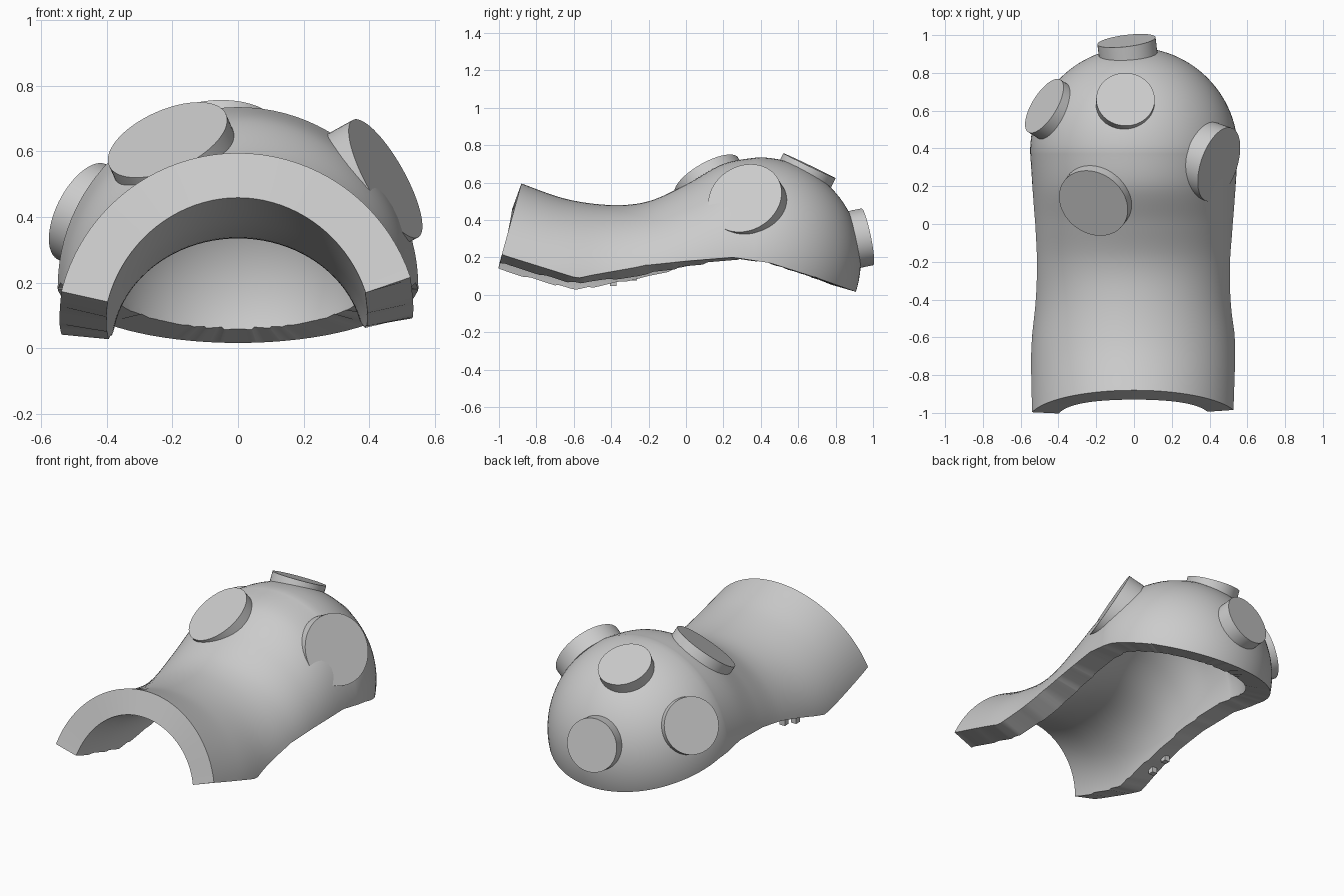
import bpy, bmesh
from math import sin, cos, pi
from mathutils import Vector

cube = bpy.data.objects.get("Cube")
if cube:
    bpy.data.objects.remove(cube)

grey = bpy.data.materials.new("plain grey")
grey.use_nodes = True
GREY = (0.6, 0.6, 0.6, 1)
grey.diffuse_color = GREY
grey.node_tree.nodes["Principled BSDF"].inputs["Base Color"].default_value = GREY


def finish(bm, name):
    mesh = bpy.data.meshes.new(name)
    bm.to_mesh(mesh)
    bm.free()
    obj = bpy.data.objects.new(name, mesh)
    bpy.context.collection.objects.link(obj)
    mesh.materials.append(grey)
    return obj


def smooth(obj):
    bpy.ops.object.select_all(action='DESELECT')
    obj.select_set(True)
    bpy.context.view_layer.objects.active = obj
    bpy.ops.object.shade_smooth_by_angle(angle=pi / 6)


def catmull(p, t):
    i = min(int(t), len(p) - 2)
    f = t - i
    a, b, c, d = (p[max(0, min(len(p) - 1, k))] for k in range(i - 1, i + 3))
    return [0.5 * (2 * q + (r - o) * f + (2 * o - 5 * q + 4 * r - s) * f ** 2
                   + (3 * q - o - 3 * r + s) * f ** 3) for o, q, r, s in zip(a, b, c, d)]


# Neck and dome sections: top y, top z, centre y, centre z, half width
SECTIONS = [
    (-0.88, 0.595, -1.033, 0.04, 0.555),
    (-0.64, 0.512, -0.72, 0.01, 0.55),
    (-0.40, 0.480, -0.45, 0.0, 0.53),
    (-0.20, 0.500, -0.22, 0.04, 0.525),
    (0.00, 0.590, 0.00, 0.10, 0.53),
    (0.20, 0.700, 0.20, 0.15, 0.54),
    (0.385, 0.735, 0.385, 0.185, 0.55),
]
DOME_Y, DOME_Z, DOME_R = 0.385, 0.185, 0.55
# Lower edge of the shell: y, z
EDGE = [(-1.2, 0.27), (-0.95, 0.18), (-0.58, 0.064), (-0.4, 0.105), (-0.2, 0.15),
        (0, 0.18), (0.25, 0.2), (0.45, 0.17), (0.7, 0.09), (0.93, 0.008)]


def edge_height(x, y):
    tilt = 0.045 * x * max(0, min(1, -y / 0.5))
    for (y0, z0), (y1, z1) in zip(EDGE, EDGE[1:]):
        if y <= y1:
            return z0 + (z1 - z0) * (y - y0) / (y1 - y0) + tilt
    return EDGE[-1][1] + tilt


def make_shell():
    steps, sides = 8, 96
    rings = [catmull(SECTIONS, k / steps) for k in range(steps * (len(SECTIONS) - 1) + 1)]
    for k in range(1, 25):
        t = k / 24 * pi / 2
        y, r = DOME_Y + DOME_R * sin(t), DOME_R * cos(t)
        rings.append((y, DOME_Z + r, y, DOME_Z, r))
    bm = bmesh.new()
    grid = []
    for ty, tz, cy, cz, w in rings:
        angles = [2 * pi * j / sides for j in range(sides)]
        grid.append([bm.verts.new((w * sin(a), cy + (ty - cy) * cos(a),
                                   cz + (tz - cz) * cos(a))) for a in angles])
    for low, high in zip(grid, grid[1:]):
        for j in range(sides):
            n = (j + 1) % sides
            bm.faces.new((low[j], low[n], high[n], high[j]))
    bmesh.ops.remove_doubles(bm, verts=bm.verts, dist=0.0005)
    # Flatten the lower edge, cut there, then restore its curve
    for v in bm.verts:
        v.co.z -= edge_height(v.co.x, v.co.y)
    bmesh.ops.bisect_plane(bm, geom=bm.verts[:] + bm.edges[:] + bm.faces[:],
                           plane_co=(0, 0, 0), plane_no=(0, 0, 1), clear_inner=True)
    for v in bm.verts:
        v.co.z += edge_height(v.co.x, v.co.y)
    bmesh.ops.remove_doubles(bm, verts=bm.verts, dist=0.003)
    shell = finish(bm, "shell")
    wall = shell.modifiers.new("wall", 'SOLIDIFY')
    wall.thickness = 0.145
    wall.offset = -1
    # Bake the wall so that its rims stay sharp
    baked = bpy.data.meshes.new_from_object(
        shell.evaluated_get(bpy.context.evaluated_depsgraph_get()))
    shell.modifiers.clear()
    shell.data = baked
    smooth(shell)


def make_disc(name, centre, normal, radius, depth=0.1):
    n = Vector(normal).normalized()
    bm = bmesh.new()
    bmesh.ops.create_cone(bm, cap_ends=True, segments=64, radius1=radius,
                          radius2=radius, depth=depth)
    disc = finish(bm, name)
    disc.rotation_mode = 'QUATERNION'
    disc.rotation_quaternion = n.to_track_quat('Z', 'Y')
    disc.location = Vector(centre) - n * depth / 2
    smooth(disc)


make_shell()

# Round flat bosses around the dome
make_disc("left_disc", (0.45, 0.315, 0.517), (0.835, -0.29, 0.466), 0.205)
make_disc("front_disc", (-0.215, 0.11, 0.635), (-0.36, -0.47, 0.81), 0.195)
make_disc("top_disc", (-0.045, 0.66, 0.69), (0.02, 0.43, 0.9), 0.155)
make_disc("back_disc", (-0.04, 0.97, 0.31), (-0.12, 0.97, 0.2), 0.155)
make_disc("right_disc", (-0.475, 0.625, 0.415), (-0.78, 0.48, 0.4), 0.163)

# Two small pegs under the right edge
for i, y in enumerate((-0.28, -0.39)):
    bm = bmesh.new()
    bmesh.ops.create_cube(bm, size=0.035)
    peg = finish(bm, f"peg_{i + 1}")
    peg.location = (-0.47, y, edge_height(-0.5, y) - 0.025)
